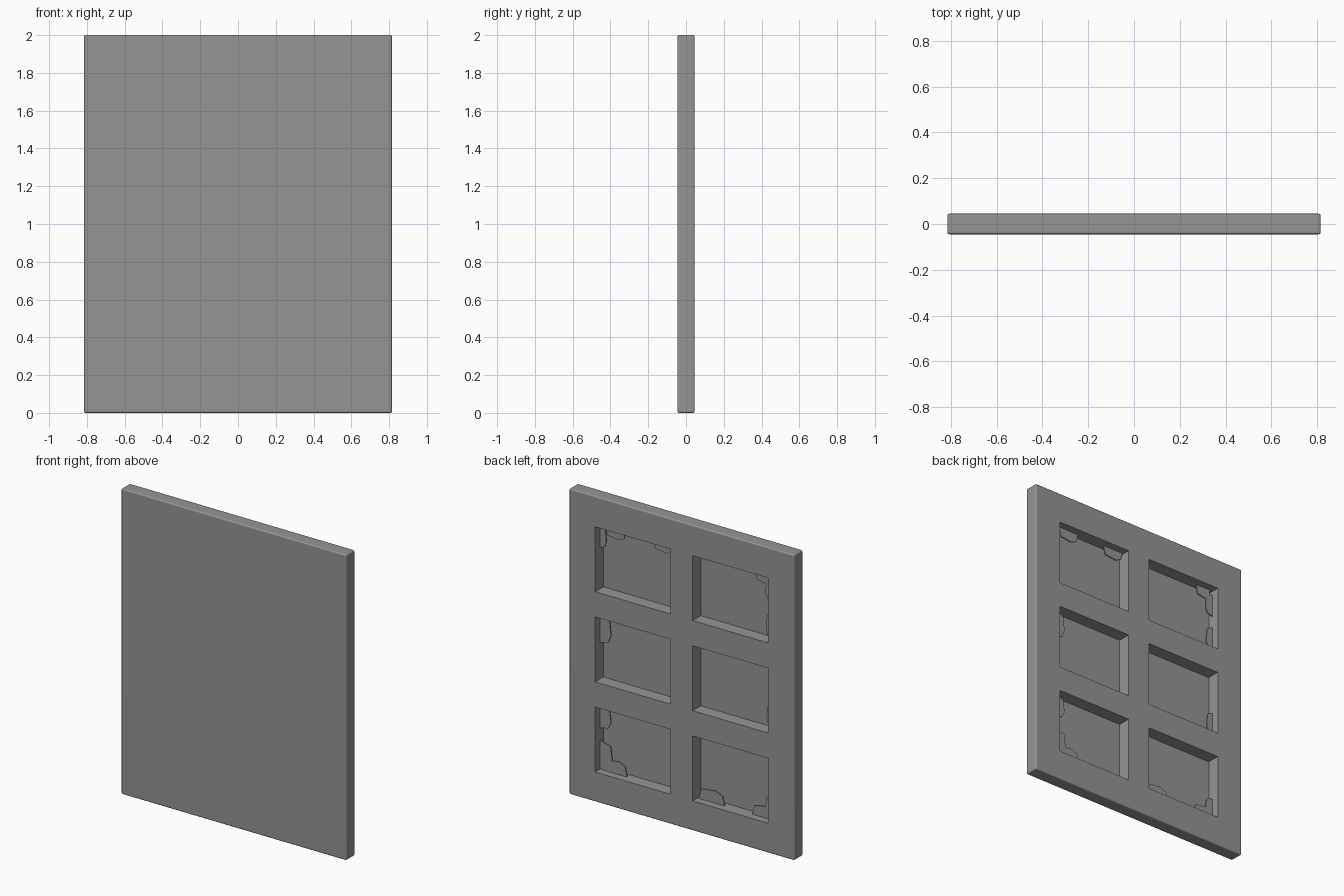
import bpy, bmesh
from mathutils import Vector

if "Cube" in bpy.data.objects:
    bpy.data.objects.remove(bpy.data.objects["Cube"])

W, T, H = 0.815, 0.045, 2.0
COLS = [(0.08, 0.626), (-0.626, -0.08)]
ROWS = [(0.195, 0.62), (0.785, 1.21), (1.375, 1.80)]
FLOOR = -0.04


def add_box(bm, lo, hi):
    verts = bmesh.ops.create_cube(bm, size=1)["verts"]
    lo, hi = Vector(lo), Vector(hi)
    for v in verts:
        v.co = (lo + hi) / 2 + v.co * (hi - lo)


dark = bpy.data.materials.new("dark_grey")
dark.diffuse_color = (0.3, 0.3, 0.3, 1)
dark.use_nodes = True
dark.node_tree.nodes["Principled BSDF"].inputs["Base Color"].default_value = dark.diffuse_color


def make(name, bm):
    me = bpy.data.meshes.new(name)
    bmesh.ops.recalc_face_normals(bm, faces=bm.faces)
    bm.to_mesh(me)
    bm.free()
    me.materials.append(dark)
    ob = bpy.data.objects.new(name, me)
    bpy.context.collection.objects.link(ob)
    return ob


# window panel with softened outer edges
bm = bmesh.new()
add_box(bm, (-W, -T, 0), (W, T, H))
bmesh.ops.bevel(bm, geom=bm.edges[:], offset=0.009, segments=3, profile=0.5, affect='EDGES')
panel = make("window_panel", bm)

# six pane recesses cut from the back
bm = bmesh.new()
for x0, x1 in COLS:
    for z0, z1 in ROWS:
        add_box(bm, (x0, FLOOR, z0), (x1, 0.1, z1))
cutter = make("pane_cutter", bm)
cutter.hide_render = True
mod = panel.modifiers.new("recesses", 'BOOLEAN')
mod.operation, mod.solver, mod.object = 'DIFFERENCE', 'EXACT', cutter
bpy.context.view_layer.objects.active = panel
panel.select_set(True)
bpy.ops.object.modifier_apply(modifier=mod.name)
bpy.data.objects.remove(cutter)
bpy.ops.object.shade_smooth_by_angle(angle=0.7)
wn = panel.modifiers.new("flat_faces", 'WEIGHTED_NORMAL')
wn.keep_sharp = True

# broken glass: (column, row, side, start, end, depth) measured along the side
SHARDS = [
    (0, 2, 'R', 0.27, 0.425, 0.045), (0, 2, 'T', 0.36, 0.51, 0.07), (0, 2, 'T', 0.01, 0.16, 0.065),
    (1, 2, 'T', 0.02, 0.13, 0.07), (1, 2, 'L', 0.25, 0.40, 0.055), (1, 2, 'L', 0.01, 0.17, 0.05),
    (0, 1, 'R', 0.24, 0.425, 0.08), (1, 1, 'L', 0.02, 0.16, 0.045),
    (0, 0, 'R', 0.27, 0.425, 0.08), (0, 0, 'R', 0.0, 0.19, 0.09), (0, 0, 'B', 0.35, 0.52, 0.085),
    (1, 0, 'B', 0.35, 0.54, 0.08), (1, 0, 'B', 0.0, 0.15, 0.075), (1, 0, 'L', 0.02, 0.15, 0.055),
]
bm = bmesh.new()
for c, r, side, a, b, d in SHARDS:
    (x0, x1), (z0, z1) = COLS[c], ROWS[r]
    L = b - a
    prof = [(a, 0), (a + 0.08 * L, 0.75 * d), (a + 0.35 * L, d), (a + 0.88 * L, 0.85 * d), (b, 0)]
    place = {'L': lambda u, w: (x0 + w, z0 + u), 'R': lambda u, w: (x1 - w, z0 + u),
             'B': lambda u, w: (x0 + u, z0 + w), 'T': lambda u, w: (x0 + u, z1 - w)}[side]
    pts = [place(u, w) for u, w in prof]
    face = bm.faces.new([bm.verts.new((x, -0.012, z)) for x, z in pts])
    ext = bmesh.ops.extrude_face_region(bm, geom=[face], use_keep_orig=True)
    for v in ext["geom"]:
        if isinstance(v, bmesh.types.BMVert):
            v.co.y += 0.008
make("glass_shards", bm)
